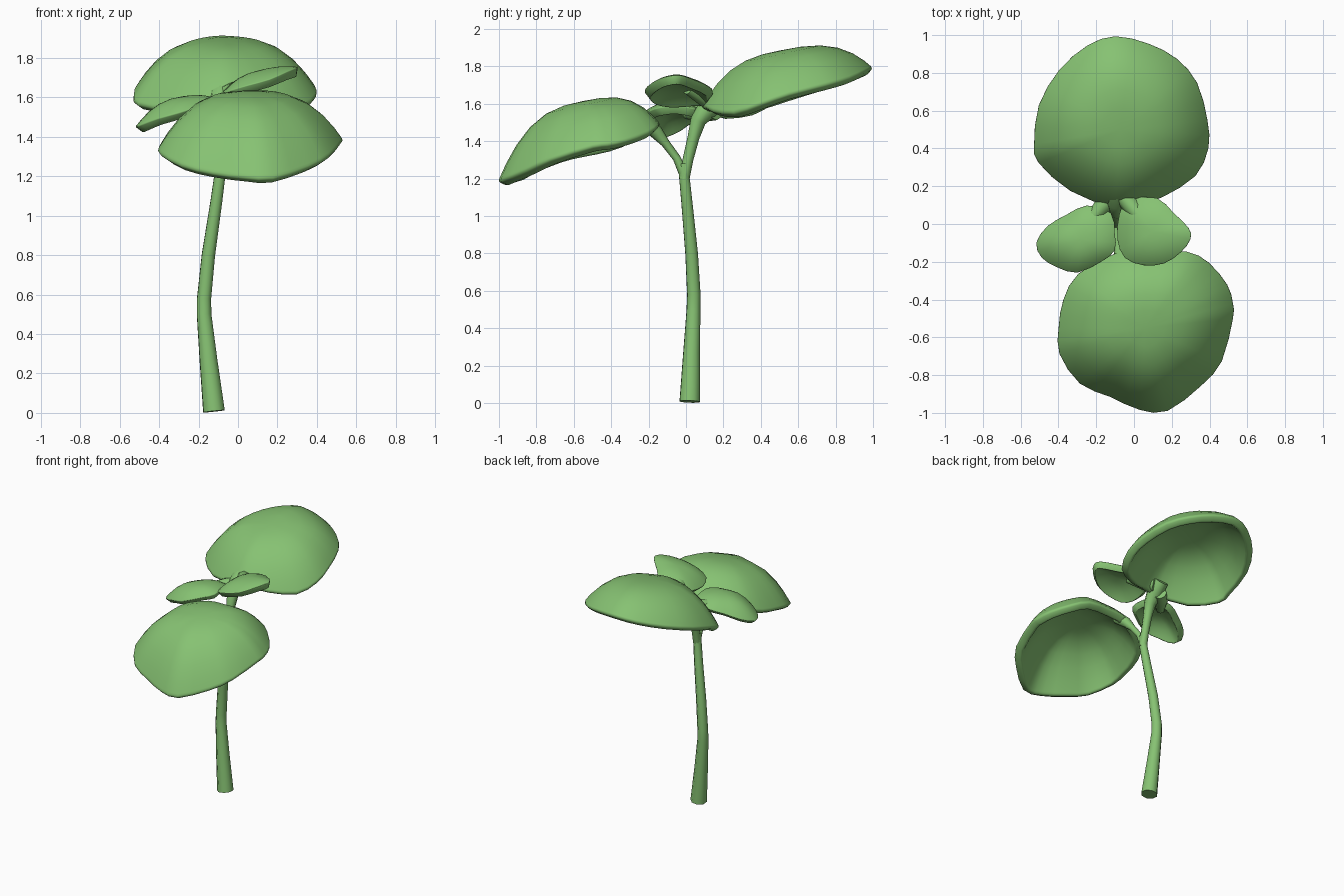
import bpy, math
from mathutils import Vector

green = bpy.data.materials.new("leaf green")
green.diffuse_color = (0.24, 0.54, 0.17, 1)


def finish(ob, angle):
    bpy.ops.object.select_all(action='DESELECT')
    ob.select_set(True)
    bpy.context.view_layer.objects.active = ob
    if ob.type == 'CURVE':
        bpy.ops.object.convert(target='MESH')
    ob = bpy.context.object
    ob.data.materials.clear()
    ob.data.materials.append(green)
    bpy.ops.object.shade_smooth_by_angle(angle=math.radians(angle))


def tube(name, pts):
    """Tapered tube through (x, y, z, radius) points."""
    cu = bpy.data.curves.new(name, 'CURVE')
    cu.dimensions = '3D'
    cu.bevel_depth = 1
    cu.bevel_resolution = 2
    cu.use_fill_caps = True
    sp = cu.splines.new('POLY')
    sp.points.add(len(pts) - 1)
    for p, (x, y, z, r) in zip(sp.points, pts):
        p.co = (x, y, z, 1)
        p.radius = r * 1.06
    ob = bpy.data.objects.new(name, cu)
    bpy.context.collection.objects.link(ob)
    finish(ob, 50)


def rounded(pts):
    """Closed outline with one extra smooth point between each pair."""
    v, out = [Vector(p) for p in pts], []
    for i in range(len(v)):
        a, b, c, d = v[i - 1], v[i], v[(i + 1) % len(v)], v[(i + 2) % len(v)]
        out += [b, (b + c) * 0.5625 - (a + d) * 0.0625]
    return out


def leaf(name, centre, slope, rim, power, thick, rings=7):
    """Domed shell: a sloping plane through the centre bends down to the rim."""
    rim = rounded(rim)
    c, n = Vector(centre), len(rim)
    verts, faces = [c], []
    for i in range(1, rings + 1):
        t = math.sin(i / rings * math.pi / 2)
        for p in rim:
            d = p - c
            tilt = d.x * slope[0] + d.y * slope[1]
            z = tilt * t + (d.z - tilt) * t ** power
            verts.append(c + Vector((d.x * t, d.y * t, z)))
    for j in range(n):
        k = (j + 1) % n
        faces.append((0, 1 + j, 1 + k))
        for i in range(rings - 1):
            a, b = 1 + i * n, 1 + (i + 1) * n
            faces.append((a + j, b + j, b + k, a + k))
    me = bpy.data.meshes.new(name)
    me.from_pydata(verts, [], faces)
    ob = bpy.data.objects.new(name, me)
    bpy.context.collection.objects.link(ob)
    sol = ob.modifiers.new("thickness", 'SOLIDIFY')
    sol.thickness = thick
    sol.offset = -1
    bev = ob.modifiers.new("soft rim", 'BEVEL')
    bev.width = thick * 0.25
    bev.segments = 2
    bev.limit_method = 'ANGLE'
    bev.angle_limit = math.radians(50)
    finish(ob, 60)


# stem and its fork
tube("stem", [(-0.122, 0.02, 0.008, 0.055), (-0.15, 0.03, 0.27, 0.045),
              (-0.172, 0.04, 0.5, 0.037), (-0.172, 0.042, 0.58, 0.036),
              (-0.15, 0.03, 0.8, 0.034), (-0.11, 0.005, 1.07, 0.03),
              (-0.09, -0.01, 1.22, 0.028), (-0.09, -0.01, 1.28, 0.026)])
tube("back_stalk", [(-0.09, -0.01, 1.2, 0.027), (-0.09, 0.01, 1.3, 0.027),
                    (-0.09, 0.04, 1.42, 0.03), (-0.09, 0.065, 1.51, 0.04),
                    (-0.09, 0.12, 1.58, 0.055), (-0.09, 0.19, 1.64, 0.05)])
tube("front_stalk", [(-0.09, -0.01, 1.22, 0.024), (-0.09, -0.05, 1.31, 0.02),
                     (-0.08, -0.11, 1.39, 0.022), (-0.07, -0.16, 1.45, 0.035),
                     (-0.04, -0.23, 1.51, 0.04)])
# short links that join the small leaves to the back leaf
tube("left_link", [(-0.1, 0.16, 1.56, 0.045), (-0.17, 0.09, 1.55, 0.045),
                   (-0.24, 0.0, 1.55, 0.03)])
tube("right_link", [(-0.06, 0.16, 1.61, 0.05), (-0.01, 0.09, 1.635, 0.045),
                    (0.06, 0.01, 1.68, 0.03)])

# big leaves
leaf("back_big_leaf", (-0.07, 0.5, 1.885), (0, 0.2),
     [(-0.1, 0.08, 1.58), (0.04, 0.1, 1.58), (0.16, 0.14, 1.56), (0.33, 0.25, 1.55),
      (0.4, 0.4, 1.6), (0.395, 0.55, 1.65), (0.34, 0.75, 1.7), (0.23, 0.88, 1.735),
      (0.08, 0.96, 1.77), (-0.1, 1.0, 1.79), (-0.25, 0.95, 1.765), (-0.4, 0.82, 1.72),
      (-0.51, 0.63, 1.665), (-0.535, 0.42, 1.6), (-0.51, 0.32, 1.56),
      (-0.34, 0.17, 1.54)], 3.0, 0.06)
leaf("front_big_leaf", (0.06, -0.55, 1.615), (0, 0.2),
     [(-0.1, -0.15, 1.47), (-0.3, -0.26, 1.42), (-0.38, -0.4, 1.37), (-0.405, -0.55, 1.34),
      (-0.4, -0.69, 1.31), (-0.29, -0.85, 1.25), (-0.13, -0.92, 1.21), (0.03, -0.99, 1.19),
      (0.18, -0.995, 1.185), (0.36, -0.86, 1.24), (0.47, -0.73, 1.3), (0.53, -0.5, 1.37),
      (0.53, -0.42, 1.38), (0.5, -0.32, 1.4), (0.4, -0.2, 1.44), (0.28, -0.14, 1.48),
      (0.08, -0.14, 1.49)], 3.0, 0.06)

# small leaves
leaf("left_small_leaf", (-0.28, -0.08, 1.605), (0.15, 0),
     [(-0.1, -0.05, 1.59), (-0.12, 0.06, 1.57), (-0.25, 0.1, 1.55), (-0.36, 0.05, 1.52),
      (-0.46, -0.01, 1.48), (-0.52, -0.1, 1.45), (-0.49, -0.18, 1.46),
      (-0.41, -0.23, 1.49), (-0.3, -0.26, 1.52), (-0.17, -0.2, 1.56),
      (-0.1, -0.14, 1.58)], 2.5, 0.05, 6)
leaf("right_small_leaf", (0.1, -0.04, 1.735), (0.25, 0),
     [(-0.09, -0.08, 1.61), (-0.08, 0.05, 1.62), (-0.03, 0.13, 1.63), (0.12, 0.14, 1.68),
      (0.21, 0.06, 1.72), (0.29, -0.02, 1.75), (0.3, -0.08, 1.75), (0.25, -0.15, 1.73),
      (0.16, -0.21, 1.69), (0.05, -0.22, 1.66), (-0.05, -0.18, 1.63)][::-1], 2.5, 0.05, 6)
